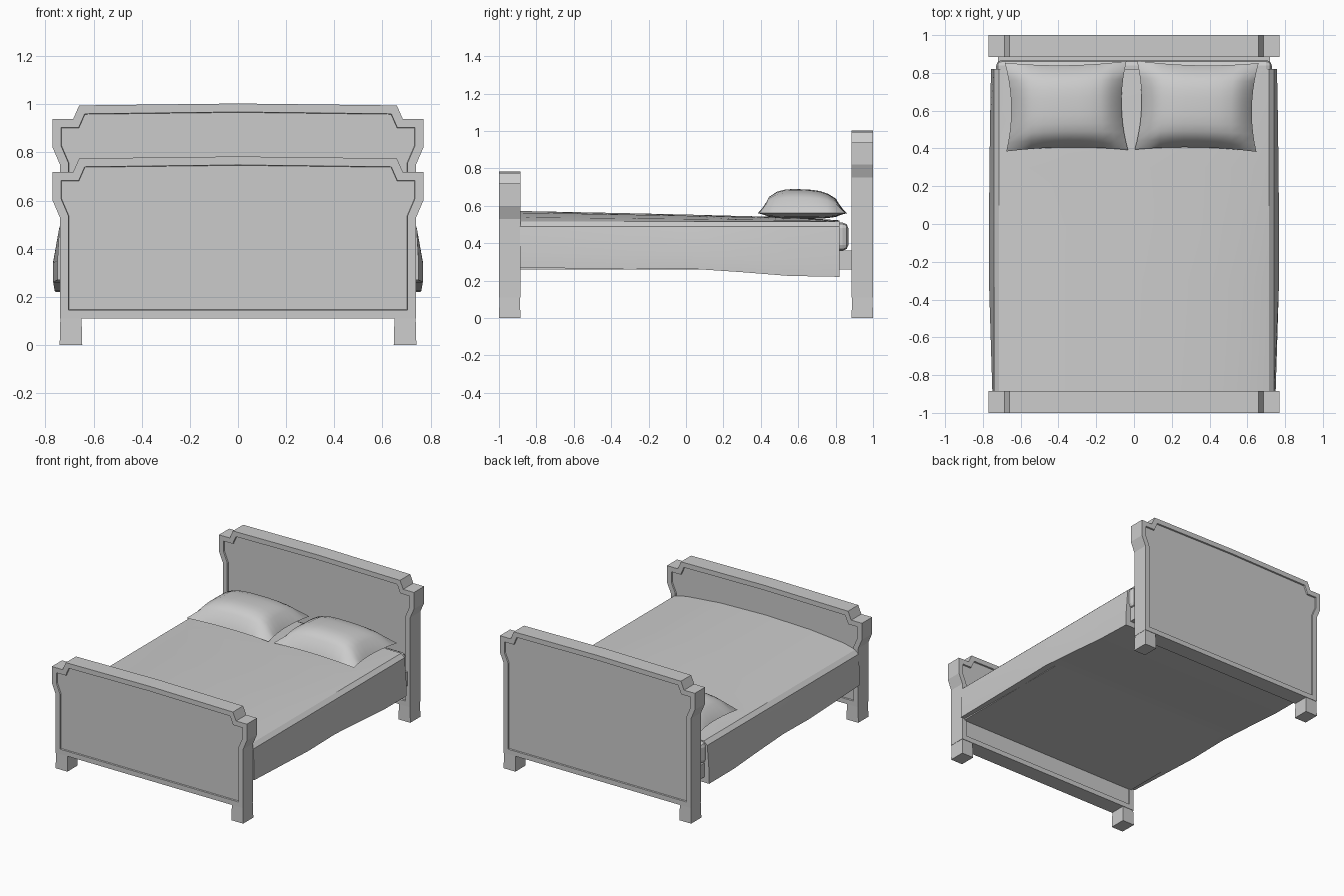
import bpy, bmesh, math

cube = bpy.data.objects.get("Cube")
if cube:
    bpy.data.objects.remove(cube, do_unlink=True)

grey = bpy.data.materials.new("plain_grey")
grey.use_nodes = True
grey.diffuse_color = (0.6, 0.6, 0.6, 1)
grey.node_tree.nodes["Principled BSDF"].inputs["Base Color"].default_value = (0.6, 0.6, 0.6, 1)


def finish(name, bm, angle=None):
    bmesh.ops.recalc_face_normals(bm, faces=bm.faces[:])
    mesh = bpy.data.meshes.new(name)
    bm.to_mesh(mesh)
    bm.free()
    mesh.materials.append(grey)
    obj = bpy.data.objects.new(name, mesh)
    bpy.context.collection.objects.link(obj)
    if angle:
        bpy.ops.object.select_all(action='DESELECT')
        obj.select_set(True)
        bpy.context.view_layer.objects.active = obj
        bpy.ops.object.shade_smooth_by_angle(angle=math.radians(angle))
    return obj


def box(name, x0, x1, y0, y1, z0, z1, flare=0):
    bm = bmesh.new()
    bmesh.ops.create_cube(bm, size=1)
    for v in bm.verts:
        grow = flare if v.co.z < 0 else 0
        v.co = ((x0 + x1) / 2 + v.co.x * (x1 - x0 + grow),
                (y0 + y1) / 2 + v.co.y * (y1 - y0 + grow),
                z0 if v.co.z < 0 else z1)
    return finish(name, bm)


def end_board(name, top, y0, y1):
    # Stepped outline with a shallow recessed panel on both faces
    half = [(0.74, 0.11), (0.74, top - 0.25), (0.77, top - 0.18), (0.77, top - 0.062),
            (0.685, top - 0.062), (0.66, top - 0.005)]
    outline = half + [(0, top + 0.003)] + [(-x, z) for x, z in reversed(half)]
    bm = bmesh.new()
    rings = [[bm.verts.new((x, y, z)) for x, z in outline] for y in (y0, y1)]
    caps = [bm.faces.new(r) for r in rings]
    n = len(outline)
    for i in range(n):
        j = (i + 1) % n
        bm.faces.new((rings[0][i], rings[0][j], rings[1][j], rings[1][i]))
    bmesh.ops.recalc_face_normals(bm, faces=bm.faces[:])
    for cap in caps:
        bmesh.ops.inset_region(bm, faces=[cap], thickness=0.035, use_even_offset=True)
        bmesh.ops.inset_region(bm, faces=[cap], thickness=0.002, depth=-0.01,
                               use_even_offset=True)
    finish(name, bm)
    for side, label in ((1, "left"), (-1, "right")):
        xs = sorted((side * 0.65, side * 0.738))
        box(f"{name}_{label}_foot", *xs, y0 + 0.003, y1 - 0.003, 0, 0.11, 0.006)


end_board("footboard", 0.78, -1.0, -0.885)
end_board("headboard", 1.0, 0.885, 1.0)

# Bed base and mattress
box("bed_base", -0.72, 0.72, -0.89, 0.89, 0.26, 0.36)
mattress = box("mattress", -0.73, 0.73, -0.89, 0.868, 0.36, 0.51)
bevel = mattress.modifiers.new("soft_edges", 'BEVEL')
bevel.width = 0.03
bevel.segments = 2


# Blanket draped over the mattress, domed on top and flaring at the hem
def blanket():
    bm = bmesh.new()
    rows = []
    stations = [(-0.888, 0.572, 0.27, 0.75), (-0.3, 0.56, 0.26, 0.768),
                (0.0, 0.553, 0.265, 0.768), (0.3, 0.545, 0.245, 0.765),
                (0.55, 0.54, 0.225, 0.762), (0.82, 0.522, 0.22, 0.757)]
    for y, top, hem, wide in stations:
        dome = top - 0.51
        half = [(0.35, top - dome * 0.15), (0.62, top - dome * 0.55),
                (0.715, 0.515), (0.742, 0.49), (wide, hem + 0.08), (wide, hem)]
        line = [(-x, z) for x, z in reversed(half)] + [(0, top)] + half
        rows.append([bm.verts.new((x, y, z)) for x, z in line])
    for a, b in zip(rows, rows[1:]):
        for i in range(len(a) - 1):
            bm.faces.new((a[i], a[i + 1], b[i + 1], b[i]))
        bm.faces.new((a[0], b[0], b[-1], a[-1]))
    for r in (rows[0], rows[-1]):
        bm.faces.new(r)
    finish("blanket", bm, 25)


blanket()


# Pillows with pinched corners, a full top and a flat underside
def pillow(name, cx, shear):
    bm = bmesh.new()
    n = 10
    bmesh.ops.create_grid(bm, x_segments=n, y_segments=n, size=1)
    lower = bmesh.ops.duplicate(bm, geom=bm.verts[:] + bm.edges[:] + bm.faces[:])["geom"]
    low = {g for g in lower if isinstance(g, bmesh.types.BMVert)}
    for v in bm.verts:
        u, w = v.co.x, v.co.y
        fill = (max(0, 1 - abs(u) ** 3) * max(0, 1 - abs(w) ** 3)) ** 0.6
        z = 0.56 - 0.03 * fill if v in low else 0.56 + 0.128 * fill * (1 - 0.08 * w)
        x = u * (0.322 - 0.03 * (1 - w * w) * abs(u))
        y = w * (0.235 - 0.018 * (1 - u * u) * abs(w))
        v.co = (cx + x + shear * w, 0.623 + y - shear * u, z)
    bmesh.ops.remove_doubles(bm, verts=bm.verts[:], dist=0.0005)
    finish(name, bm, 40)


pillow("right_pillow", -0.358, -0.004)
pillow("left_pillow", 0.332, 0.006)
